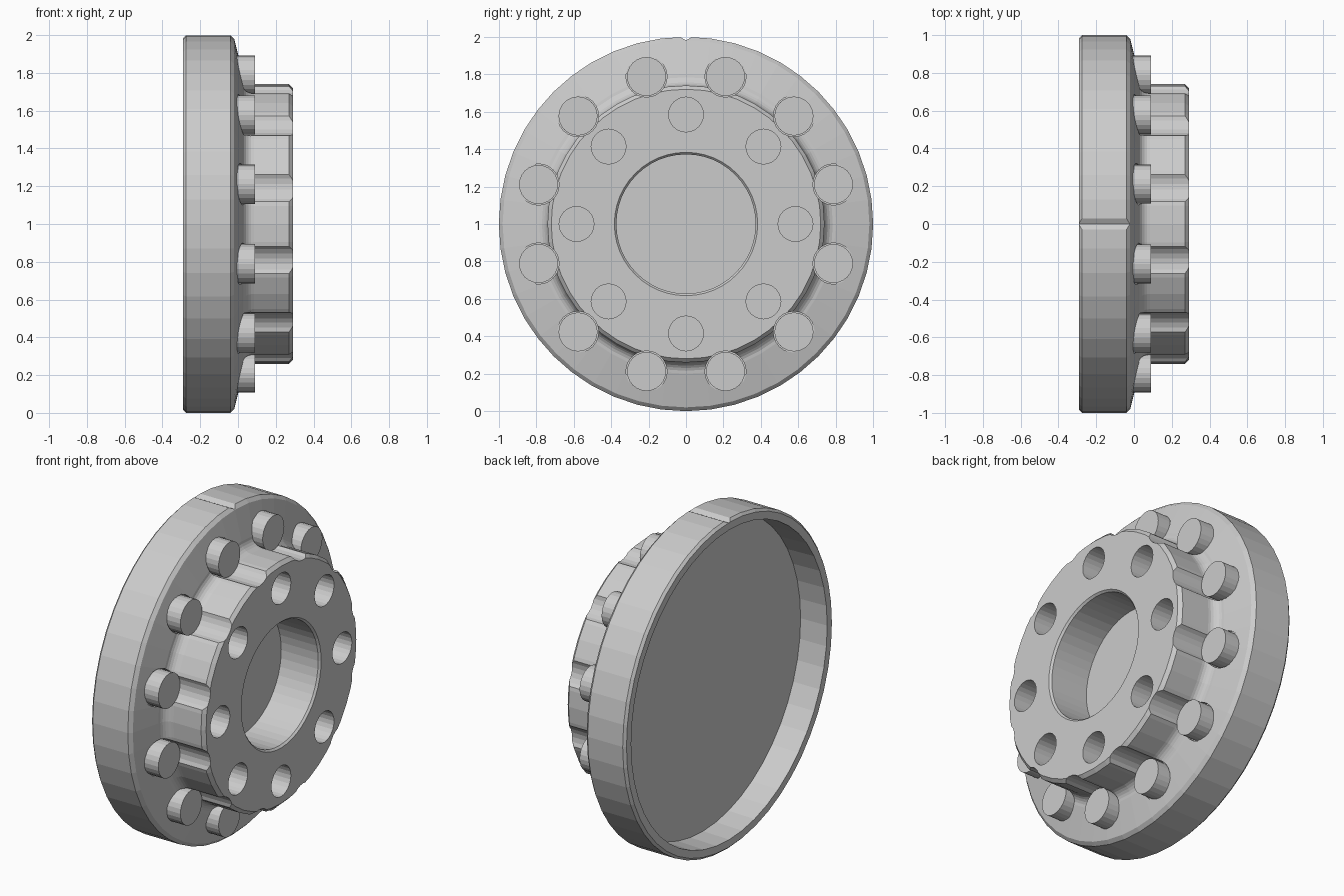
import bpy, bmesh
from math import cos, sin, pi, radians
from mathutils import Matrix, Vector

if "Cube" in bpy.data.objects:
    bpy.data.objects.remove(bpy.data.objects["Cube"], do_unlink=True)

CENTRE_Z = 1.0
PIN_RING, HOLE_RING = 0.816, 0.585
PIN_ANGLES = [radians(15 + 30 * i) for i in range(12)]
HOLE_ANGLES = [radians(45 * i) for i in range(8)]


def finish(bm, name):
    bmesh.ops.recalc_face_normals(bm, faces=bm.faces)
    mesh = bpy.data.meshes.new(name)
    bm.to_mesh(mesh)
    bm.free()
    obj = bpy.data.objects.new(name, mesh)
    bpy.context.collection.objects.link(obj)
    return obj


def lathe(name, profile, steps):
    """Revolve (x, radius) points around the x axis."""
    bm = bmesh.new()
    verts = [bm.verts.new((x, 0, r)) for x, r in profile]
    edges = [bm.edges.new(pair) for pair in zip(verts, verts[1:])]
    bmesh.ops.spin(bm, geom=verts + edges, cent=(0, 0, 0), axis=(1, 0, 0),
                   angle=2 * pi, steps=steps)
    bmesh.ops.remove_doubles(bm, verts=bm.verts, dist=0.0005)
    bmesh.ops.translate(bm, verts=bm.verts, vec=(0, 0, CENTRE_Z))
    return finish(bm, name)


def add_rod(bm, x0, x1, ring, angle, radius, segments=24, flatten=1.0):
    """Cylinder along x, placed on a ring around the axis."""
    place = Matrix.Translation(Vector(((x0 + x1) / 2, ring * cos(angle),
                                       CENTRE_Z + ring * sin(angle))))
    squash = Matrix.Diagonal((1, 1, flatten, 1))
    bmesh.ops.create_cone(bm, cap_ends=True, segments=segments, radius1=radius,
                          radius2=radius, depth=x1 - x0,
                          matrix=place @ squash @ Matrix.Rotation(pi / 2, 4, 'Y'))


# Flange and hub: recessed back, bevelled rim, sloped face, fillet, blind bore
fillet = [(0.085 - 0.06 * cos(t), 0.80 - 0.06 * sin(t))
          for t in (radians(15 * i) for i in range(7))]
profile = [(-0.115, 0), (-0.115, 0.935), (-0.29, 0.94), (-0.29, 0.985),
           (-0.275, 1.0), (-0.04, 1.0), (-0.02, 0.98), *fillet,
           (0.27, 0.74), (0.29, 0.72), (0.29, 0.383), (0.278, 0.372),
           (0.03, 0.372), (0.03, 0)]
body = lathe("flanged_hub", profile, 48)

# Cutter: pin pockets, bolt holes and the timing groove on the rim
bm = bmesh.new()
for a in PIN_ANGLES:
    add_rod(bm, 0.0, 0.4, PIN_RING, a, 0.11)
for a in HOLE_ANGLES:
    add_rod(bm, 0.03, 0.4, HOLE_RING, a, 0.093)
add_rod(bm, -0.4, 0.1, 1.0, pi / 2, 0.033, segments=4, flatten=0.55)
cutter = finish(bm, "hub_cutter")
cutter.hide_render = True

cut = body.modifiers.new("cut", 'BOOLEAN')
cut.operation, cut.solver, cut.object = 'DIFFERENCE', 'EXACT', cutter
bpy.context.view_layer.objects.active = body
bpy.ops.object.modifier_apply(modifier=cut.name)
bpy.data.objects.remove(cutter, do_unlink=True)

# Short pins standing in the pockets
bm = bmesh.new()
for a in PIN_ANGLES:
    add_rod(bm, -0.02, 0.09, PIN_RING, a, 0.104)
finish(bm, "drive_pins")
